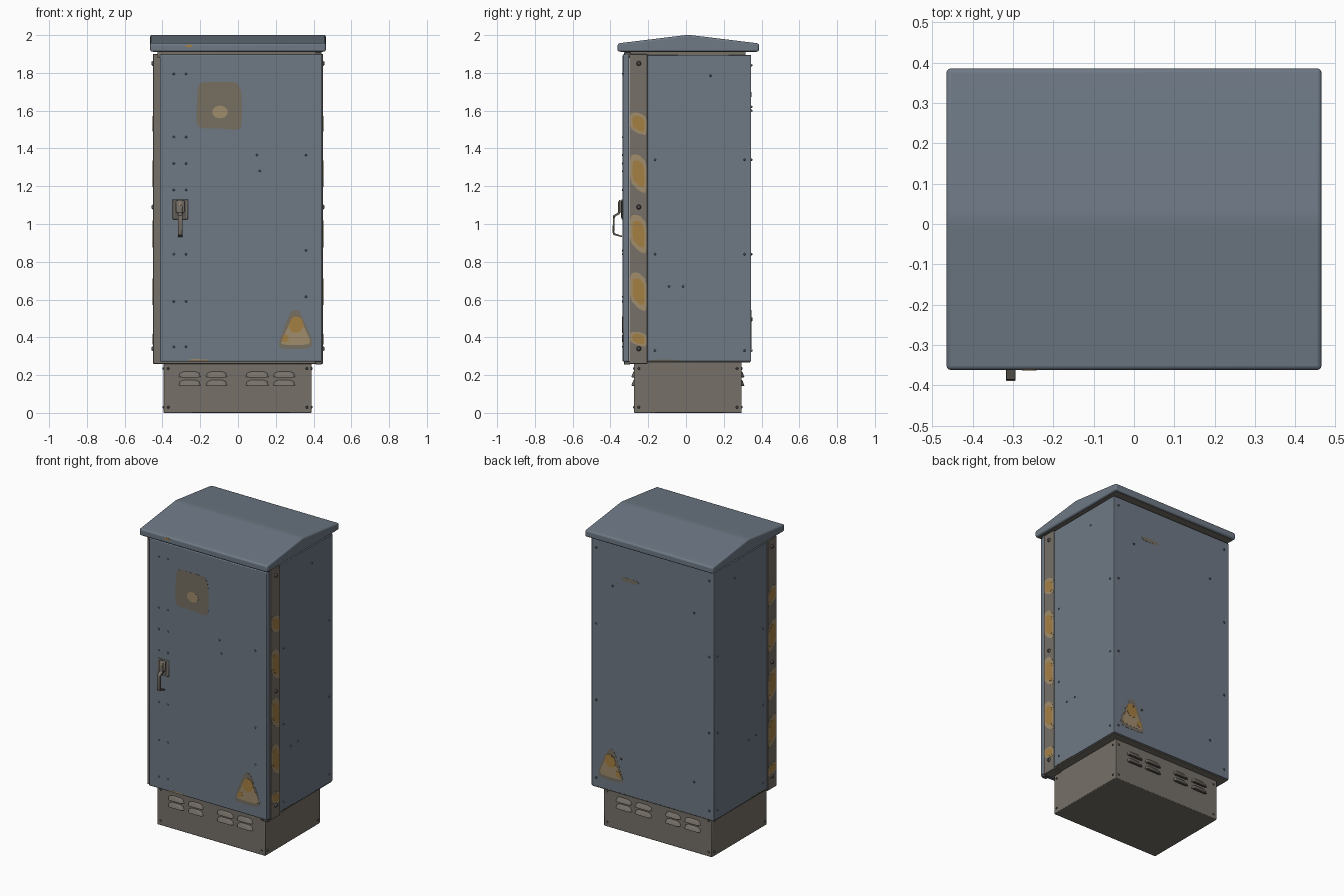
import bpy, bmesh, math
from mathutils import Vector, Matrix

if "Cube" in bpy.data.objects:
    bpy.data.objects.remove(bpy.data.objects["Cube"])

def material(name, rgb):
    m = bpy.data.materials.new(name)
    m.diffuse_color = (*rgb, 1)
    m.use_nodes = True
    m.node_tree.nodes["Principled BSDF"].inputs["Base Color"].default_value = m.diffuse_color
    return m

BLUE = material("blue_grey_paint", (.156, .191, .235))
TAUPE = material("taupe_metal", (.180, .162, .138))
DUST = material("worn_brown", (.181, .156, .120))
TAN = material("light_tan_wear", (.350, .262, .150))
RUST = material("orange_wear", (.375, .212, .055))
DARK = material("dark_metal", (.10, .095, .088))

def finish(bm, name, mat, bevel=0, segs=2):
    bmesh.ops.recalc_face_normals(bm, faces=bm.faces)
    me = bpy.data.meshes.new(name)
    bm.to_mesh(me)
    bm.free()
    ob = bpy.data.objects.new(name, me)
    bpy.context.collection.objects.link(ob)
    me.materials.append(mat)
    if bevel:
        md = ob.modifiers.new("bevel", 'BEVEL')
        md.width, md.segments, md.limit_method = bevel, segs, 'ANGLE'
        md.angle_limit = math.radians(25)
    bpy.ops.object.select_all(action='DESELECT')
    ob.select_set(True)
    bpy.context.view_layer.objects.active = ob
    bpy.ops.object.shade_smooth_by_angle(angle=math.radians(35))
    return ob

def add_prism(bm, pts, shift):
    a = [bm.verts.new(p) for p in pts]
    b = [bm.verts.new(Vector(p) + Vector(shift)) for p in pts]
    bm.faces.new(a)
    bm.faces.new(b[::-1])
    n = len(pts)
    for i in range(n):
        bm.faces.new((a[i], a[(i + 1) % n], b[(i + 1) % n], b[i]))

def box(name, x, y, z, mat, bevel=.003):
    bm = bmesh.new()
    add_prism(bm, [(x[0], y[0], z[0]), (x[1], y[0], z[0]), (x[1], y[1], z[0]), (x[0], y[1], z[0])],
              (0, 0, z[1] - z[0]))
    return finish(bm, name, mat, bevel)

# Cabinet faces: (u, z, offset) -> 3D point, and the outward normal
SIDES = {
    "front": (lambda u, z, d: Vector((u, -.335 - d, z)), Vector((0, -1, 0))),
    "back": (lambda u, z, d: Vector((u, .345 + d, z)), Vector((0, 1, 0))),
    "right": (lambda u, z, d: Vector((.445 + d, u, z)), Vector((1, 0, 0))),
    "left": (lambda u, z, d: Vector((-.445 - d, u, z)), Vector((-1, 0, 0))),
}

def rounded(pts, times=2):
    for _ in range(times):
        out = []
        for i, p in enumerate(pts):
            q = pts[(i + 1) % len(pts)]
            out += [(p[0] * .8 + q[0] * .2, p[1] * .8 + q[1] * .2),
                    (p[0] * .2 + q[0] * .8, p[1] * .2 + q[1] * .8)]
        pts = out
    return pts

def patch(name, side, pts, mat, d=.001, times=2):
    place, n = SIDES[side]
    bm = bmesh.new()
    add_prism(bm, [place(u, z, d - .002) for u, z in rounded(pts, times)], n * .002)
    return finish(bm, name, mat)

def rivets(name, side, spots, mat, r=.006, h=.004, d=0):
    place, n = SIDES[side]
    bm = bmesh.new()
    for u, z in spots:
        m = Matrix.Translation(place(u, z, d + h / 2)) @ n.to_track_quat('Z', 'Y').to_matrix().to_4x4()
        bmesh.ops.create_cone(bm, cap_ends=True, segments=10, radius1=r, radius2=r * .6, depth=h, matrix=m)
    return finish(bm, name, mat)

# Main shell, door frame, door, plinth
box("cabinet_body", (-.445, .445), (-.21, .345), (.272, 1.895), BLUE)
box("cabinet_floor", (-.44, .44), (-.29, .34), (.266, .275), TAUPE, 0)
box("door_frame", (-.45, .45), (-.30, -.205), (.26, 1.9), TAUPE)
box("door", (-.413, .445), (-.335, -.301), (.272, 1.897), BLUE, .005)
box("plinth", (-.395, .39), (-.275, .295), (0, .268), TAUPE, .004)
box("roof_neck", (-.425, .425), (-.325, .315), (1.88, 1.92), TAUPE, 0)
for z in (.255, 1.89):
    box("door_pivot", (.41, .443), (-.328, -.295), (z, z + .02), DARK)

# Roof: gabled cap with rounded edges
bm = bmesh.new()
add_prism(bm, [(-.465, y, z) for y, z in ((-.362, 1.912), (-.362, 1.956), (-.01, 1.999), (.012, 2.001),
                                          (.034, 1.999), (.386, 1.956), (.386, 1.912))], (.93, 0, 0))
finish(bm, "roof", BLUE, .010, 3)
box("roof_underside", (-.45, .45), (-.348, .372), (1.9105, 1.9135), TAUPE, 0)

# Louvres on the plinth front and back
for tag, y0, s in (("front", -.275, -1), ("back", .295, 1)):
    bm = bmesh.new()
    for xa, xb in ((-.315, -.195), (-.17, -.055), (.04, .165), (.185, .305)):
        for z in (.19, .145):
            base = [(xa, z), (xb, z), (xb - .006, z + .022), (xb - .025, z + .03), (xa + .025, z + .03), (xa + .006, z + .022)]
            lo = [bm.verts.new((x, y0 - s * .002, zz)) for x, zz in base]
            hi = [bm.verts.new((x + (.012 if x < (xa + xb) / 2 else -.012), y0 + s * (.014 if zz < z + .01 else .004),
                                zz - (0 if zz < z + .01 else .003))) for x, zz in base]
            bm.faces.new(lo)
            bm.faces.new(hi)
            for i in range(6):
                j = (i + 1) % 6
                bm.faces.new((lo[i], lo[j], hi[j], hi[i]))
    finish(bm, "plinth_louvres_" + tag, TAUPE)
    for xa, xb in ((-.30, -.21), (-.155, -.07), (.055, .15), (.20, .29)):
        for z in (.19, .145):
            box("louvre_slot", (xa, xb), sorted((y0, y0 + s * .012)), (z - .003, z - .0005), DARK, 0)

# Plinth corner screws
corner = [(u, z) for u in (-.37, .365) for z in (.03, .235)]
rivets("plinth_screws_front", "front", corner, DARK, .007, .005, -.06)
rivets("plinth_screws_back", "back", corner, DARK, .007, .005, -.05)
side = [(u, z) for u in (-.25, .27) for z in (.03, .235)]
rivets("plinth_screws_right", "right", side, DARK, .007, .005, -.055)
rivets("plinth_screws_left", "left", side, DARK, .007, .005, -.05)

# Rivets on the panels
rivets("door_rivets", "front", [(u, z) for u in (-.34, -.275) for z in (1.795, 1.46, 1.32, 1.18, .84, .59, .35)]
       + [(.1, 1.365), (.115, 1.28), (.36, 1.365), (.36, .86), (.36, .615)], BLUE)
rivets("back_rivets", "back", [(u, z) for u in (-.41, .41) for z in (1.84, 1.34, .84, .33)]
       + [(-.3, 1.6), (.29, 1.62), (-.3, .49), (.295, .5), (.23, .5)], DARK, .007, .006)
for s in ("right", "left"):
    rivets(s + "_rivets", s, [(u, z) for u in (-.165, .31) for z in (1.34, .84, .33)]
           + [(.13, 1.785), (-.09, .67), (-.015, .67)], BLUE, .006, .005)
    rivets(s + "_frame_bolts", s, [(-.25, z) for z in (1.85, 1.09, .34)], DARK, .013, .009, .005)
    # Worn slanted stripes along the frame
    for z, k in ((1.53, .58), (1.265, 1), (.945, 1), (.64, 1), (.39, .38)):
        shape = [(-.297, .10), (-.25, .105), (-.208, .06), (-.208, -.105), (-.25, -.09), (-.297, -.04)]
        patch(s + "_stripe", s, [(u, z + k * v) for u, v in shape], TAN, .006, 1)
        patch(s + "_stripe_core", s, [(-.25 + .7 * (u + .25), z + .7 * k * v) for u, v in shape], RUST, .007)
    patch(s + "_bottom_scuff", s, [(-.19, .274), (-.03, .274), (-.05, .281), (-.18, .283)], DUST)

# Worn sign patch on the door
patch("sign_patch", "front", [(-.222, 1.505), (-.1, 1.507), (.005, 1.495), (.022, 1.53), (.018, 1.75),
                              (-.10, 1.752), (-.21, 1.752), (-.218, 1.65)], DUST)
patch("sign_spot", "front", [(-.095 + .042 * math.cos(a * math.pi / 6), 1.593 + .034 * math.sin(a * math.pi / 6))
                             for a in range(12)], TAN, .002, 0)
patch("door_bottom_scuff", "front", [(-.27, .274), (-.15, .274), (-.16, .283), (-.25, .285)], TAN)

# Worn warning triangles on front and back
for s in ("front", "back"):
    tri = [(.21, .355), (.24, .338), (.375, .338), (.40, .37), (.345, .50), (.32, .545), (.285, .545), (.25, .47)]
    patch(s + "_triangle", s, tri, DUST)
    patch(s + "_triangle_inner", s, [(.225, .37), (.24, .36), (.37, .36), (.385, .38), (.33, .50), (.29, .51)], TAN, .002)
    patch(s + "_triangle_core", s, [(.265, .46), (.285, .425), (.325, .425), (.35, .46), (.335, .505), (.29, .512)], RUST, .003)
    patch(s + "_triangle_chip", s, [(.23, .375), (.265, .375), (.27, .41), (.24, .415)], RUST, .003)
patch("back_scratch", "back", [(.095, 1.675), (.21, 1.672), (.235, 1.69), (.20, 1.70), (.11, 1.697)], DUST)

# Chipped paint on the roof edge
patch("roof_chip", "front", [(-.28, 1.937), (-.245, 1.935), (-.24, 1.948), (-.275, 1.95)], RUST, .0285)

# Handle: recessed plate, lock barrel and bent lever
box("handle_plate", (-.347, -.265), (-.342, -.333), (1.025, 1.13), TAUPE, .004)
box("handle_recess", (-.337, -.275), (-.3435, -.341), (1.035, 1.12), DARK, .0005)
box("handle_mount", (-.328, -.284), (-.356, -.34), (1.06, 1.125), TAUPE, .005)
rivets("handle_lock", "front", [(-.306, 1.105)], TAN, .011, .006, .02)
out = [(-.345, 1.12), (-.352, 1.128), (-.36, 1.115), (-.361, 1.06), (-.386, 1.045), (-.389, .955), (-.384, .942), (-.338, .930)]
inn = [(-.338, .938), (-.377, .950), (-.380, .960), (-.377, 1.038), (-.352, 1.052), (-.345, 1.07)]
bm = bmesh.new()
add_prism(bm, [(-.318, y, z) for y, z in out + inn], (.024, 0, 0))
finish(bm, "handle_lever", TAUPE, .002)
